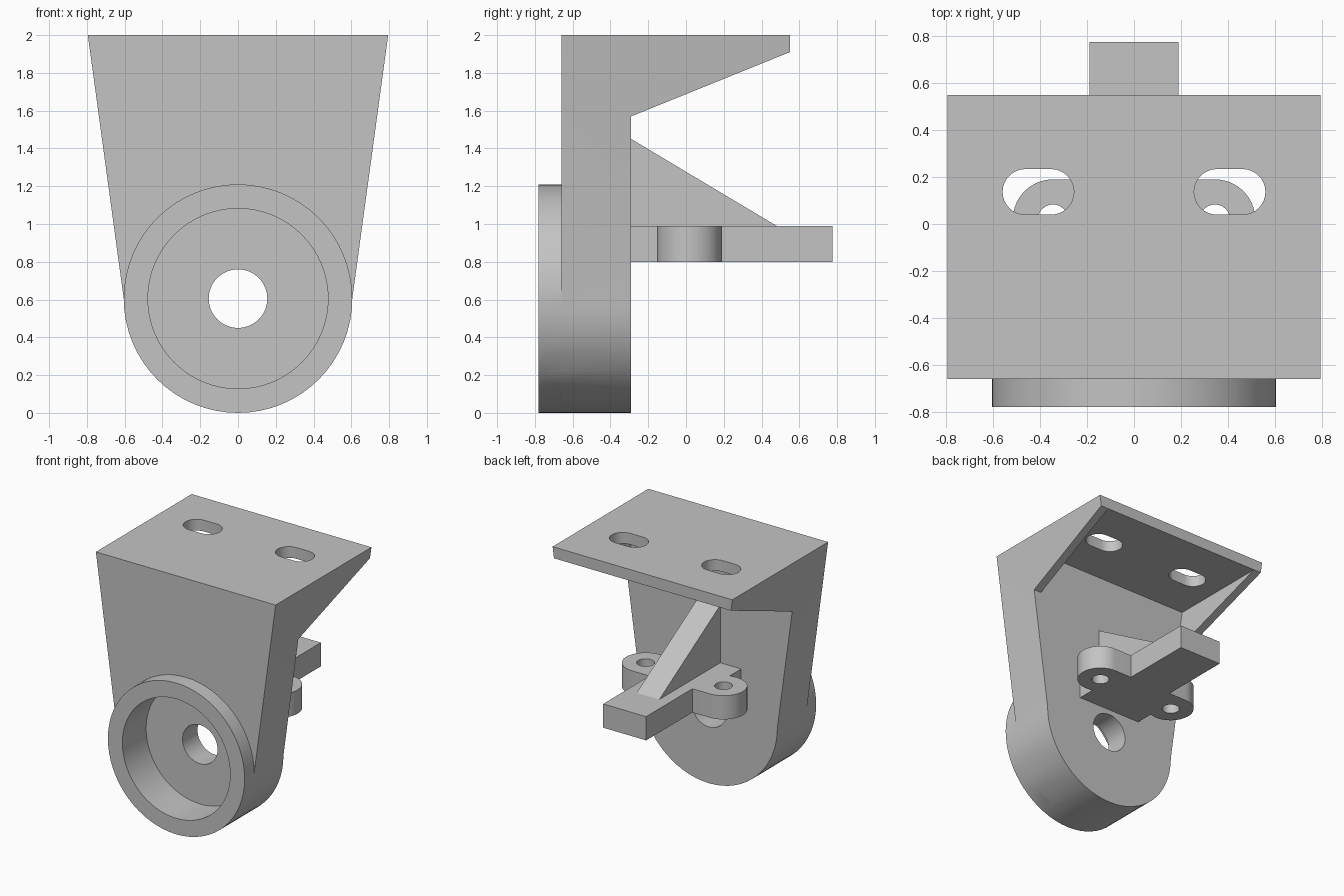
import bpy, bmesh
from math import sin, cos, pi, acos
from mathutils import Vector

cube = bpy.data.objects.get("Cube")
if cube:
    bpy.data.objects.remove(cube, do_unlink=True)

grey = bpy.data.materials.new("plain_grey")
grey.use_nodes = True
grey.diffuse_color = (0.55, 0.55, 0.55, 1)
grey.node_tree.nodes["Principled BSDF"].inputs["Base Color"].default_value = (0.55, 0.55, 0.55, 1)

# Maps a flat point and a depth to space for each extrusion axis
PLACE = {
    "x": lambda a, b, d: Vector((d, a, b)),
    "y": lambda a, b, d: Vector((a, d, b)),
    "z": lambda a, b, d: Vector((a, b, d)),
}


def prism(name, points, axis, start, end):
    """Extrude a flat outline along an axis."""
    bm = bmesh.new()
    place = PLACE[axis]
    face = bm.faces.new([bm.verts.new(place(a, b, start)) for a, b in points])
    ext = bmesh.ops.extrude_face_region(bm, geom=[face])
    moved = [v for v in ext["geom"] if isinstance(v, bmesh.types.BMVert)]
    bmesh.ops.translate(bm, verts=moved, vec=place(0, 0, end - start))
    bmesh.ops.recalc_face_normals(bm, faces=bm.faces)
    mesh = bpy.data.meshes.new(name)
    bm.to_mesh(mesh)
    bm.free()
    mesh.materials.append(grey)
    obj = bpy.data.objects.new(name, mesh)
    bpy.context.collection.objects.link(obj)
    return obj


def arc(cx, cy, r, a0, a1, n):
    return [(cx + r * cos(a0 + (a1 - a0) * i / n),
             cy + r * sin(a0 + (a1 - a0) * i / n)) for i in range(n + 1)]


def circle(cx, cy, r, n=64):
    return arc(cx, cy, r, 0, 2 * pi, n)[:-1]


def combine(target, tool, operation):
    """Apply a boolean and discard the tool object."""
    mod = target.modifiers.new("shape", "BOOLEAN")
    mod.object, mod.operation, mod.solver = tool, operation, "EXACT"
    bpy.context.view_layer.update()
    with bpy.context.temp_override(object=target, active_object=target):
        bpy.ops.object.modifier_apply(modifier=mod.name)
    bpy.data.objects.remove(tool, do_unlink=True)


def smooth(obj):
    bpy.ops.object.select_all(action="DESELECT")
    obj.select_set(True)
    bpy.context.view_layer.objects.active = obj
    bpy.ops.object.shade_smooth_by_angle(angle=0.5)


R = 0.605                      # hub radius and hub centre height
FRONT, BACK, TOP = -0.66, -0.29, 2.0
SLOPE = (0.795 - R) / (TOP - R)


def side_x(z):
    """Half width of the tapered bracket at a height."""
    return R + SLOPE * (z - R)


# Bracket: side profile limited to the tapered, round-bottomed front outline
bracket = prism("bracket", [(FRONT, -0.1), (BACK, -0.1), (BACK, 1.57),
                            (0.55, 1.91), (0.55, TOP), (FRONT, TOP)], "x", -1, 1)
outline = arc(0, R, R, pi, 2 * pi, 32) + [(side_x(2.2), 2.2), (-side_x(2.2), 2.2)]
combine(bracket, prism("outline_tool", outline, "y", -1, 1), "INTERSECT")

# Pocket leaving a thin gusset on each side under the top plate
wall = 0.067
lo, hi = side_x(1.4) - wall, side_x(1.91) - wall
pocket = [(-lo, 1.4), (lo, 1.4), (hi, 1.91), (-hi, 1.91)]
combine(bracket, prism("pocket_tool", pocket, "y", BACK, 0.8), "DIFFERENCE")

# Round hub with its recess and through hole
combine(bracket, prism("hub_tool", circle(0, R, R), "y", -0.78, FRONT), "UNION")
combine(bracket, prism("recess_tool", circle(0, R, 0.477), "y", -0.9, -0.48), "DIFFERENCE")
combine(bracket, prism("hole_tool", circle(0, R, 0.155), "y", -0.7, 0), "DIFFERENCE")

# Mounting slots in the top plate
for s in (-1, 1):
    mid = s * 0.408
    slot = (arc(mid + 0.055, 0.137, 0.097, -pi / 2, pi / 2, 16)
            + arc(mid - 0.055, 0.137, 0.097, pi / 2, 3 * pi / 2, 16))
    combine(bracket, prism("slot_tool", slot, "z", 1.8, 2.1), "DIFFERENCE")
smooth(bracket)

# Rear shelf: wide root, two rounded ears and a long bar
ear_x, ear_y, ear_r, root = 0.345, 0.018, 0.172, 0.285
start = -acos((root - ear_x) / ear_r)
half = ([(root, BACK)] + arc(ear_x, ear_y, ear_r, start, pi / 2, 28)
        + [(0.19, ear_y + ear_r), (0.19, 0.775)])
shelf = prism("rear_shelf", half + [(-x, y) for x, y in reversed(half)], "z", 0.8, 0.99)
for s in (-1, 1):
    combine(shelf, prism("ear_hole_tool", circle(s * ear_x, ear_y, 0.065, 32), "z", 0.7, 1.1),
            "DIFFERENCE")
smooth(shelf)

# Sloping rib above the shelf
prism("support_rib", [(BACK, 0.99), (0.48, 0.99), (BACK, 1.45)], "x", -0.1, 0.1)
